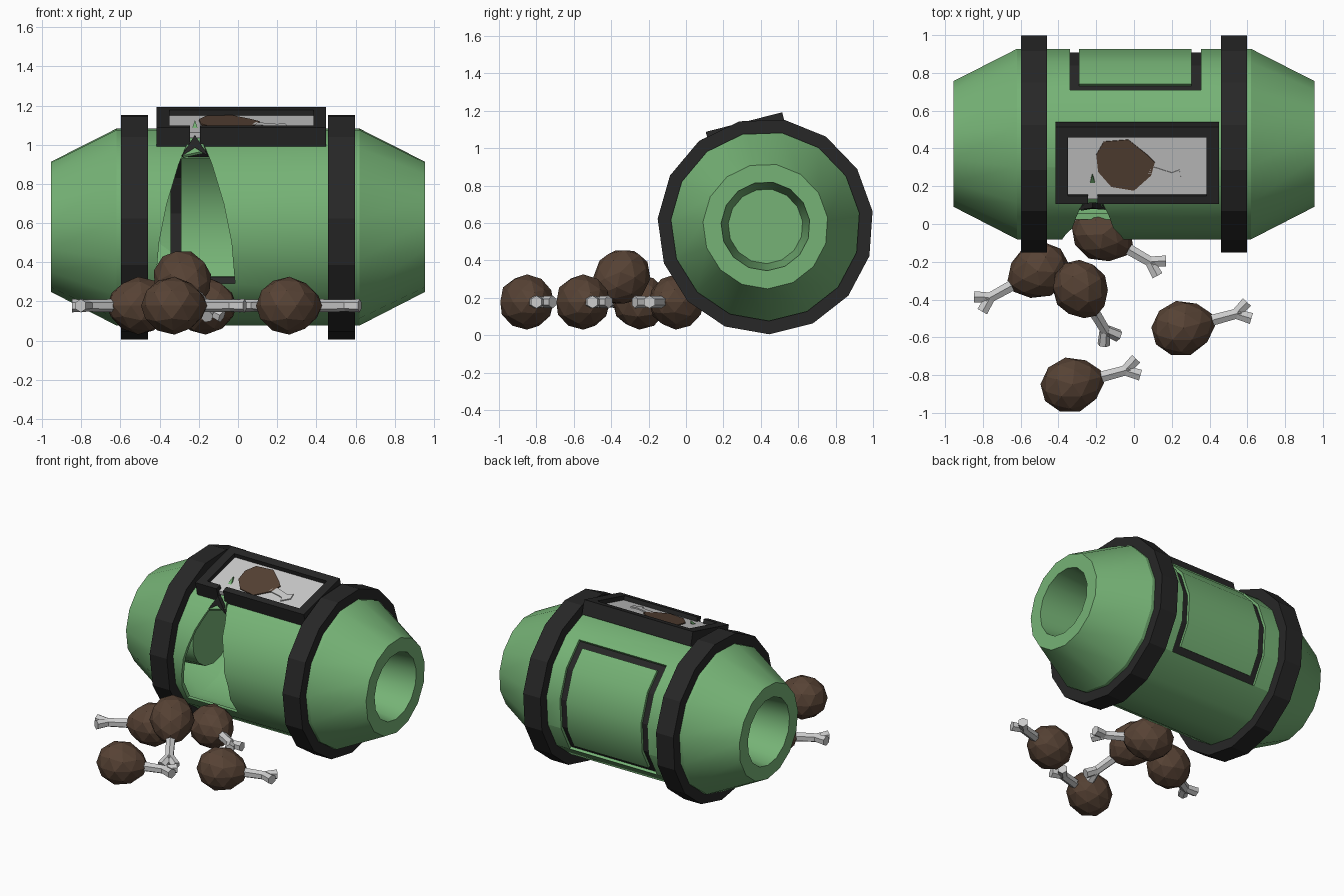
import bpy, bmesh, math
from mathutils import Matrix, Vector

if "Cube" in bpy.data.objects:
    bpy.data.objects.remove(bpy.data.objects["Cube"])

CY, CZ, SIDES, START = 0.425, 0.583, 15, -88   # barrel axis, facets, first corner angle
STEP = 360 / SIDES


def material(name, rgb):
    m = bpy.data.materials.new(name)
    m.diffuse_color = (*rgb, 1)
    m.use_nodes = True
    m.node_tree.nodes["Principled BSDF"].inputs["Base Color"].default_value = m.diffuse_color
    return m


GREEN = material("green", (0.18, 0.45, 0.18))
DARK = material("black", (0.02, 0.02, 0.02))
BROWN = material("brown", (0.095, 0.055, 0.035))


def finish(name, bm, mat=None, smooth=False):
    bmesh.ops.recalc_face_normals(bm, faces=bm.faces)
    me = bpy.data.meshes.new(name)
    bm.to_mesh(me)
    bm.free()
    ob = bpy.data.objects.new(name, me)
    bpy.context.collection.objects.link(ob)
    if mat:
        me.materials.append(mat)
    if smooth:
        smooth_shade(ob)
    return ob


def activate(ob):
    bpy.ops.object.select_all(action='DESELECT')
    ob.select_set(True)
    bpy.context.view_layer.objects.active = ob


def smooth_shade(ob):
    activate(ob)
    bpy.ops.object.shade_smooth_by_angle(angle=math.radians(26))


def on_barrel(x, r, a):
    a = math.radians(a)
    return (x, CY + r * math.cos(a), CZ + r * math.sin(a))


def lathe(name, profile, mat=None, smooth=False):
    """Revolve a closed (x, r) profile around the barrel axis."""
    bm = bmesh.new()
    rings = [[bm.verts.new(on_barrel(x, r, START + STEP * k)) for x, r in profile] for k in range(SIDES)]
    n = len(profile)
    for k in range(SIDES):
        a, b = rings[k], rings[(k + 1) % SIDES]
        for i in range(n):
            j = (i + 1) % n
            if profile[i][1] or profile[j][1]:
                bm.faces.new((a[i], a[j], b[j], b[i]))
    bmesh.ops.remove_doubles(bm, verts=bm.verts, dist=1e-5)
    return finish(name, bm, mat, smooth)


def arc_block(name, x0, x1, r0, r1, a0, a1, mat=None, smooth=False):
    """Curved slab that follows the barrel's facets."""
    corners = [START + STEP * k for k in range(SIDES)]
    angles = [a0] + [c for c in corners if a0 + 1 < c < a1 - 1] + [a1]
    bm = bmesh.new()
    rows = []
    for a in angles:
        f = math.cos(math.radians(STEP / 2)) / math.cos(math.radians((a - START) % STEP - STEP / 2))
        rows.append([bm.verts.new(on_barrel(x, r * f, a)) for x, r in ((x0, r0), (x0, r1), (x1, r1), (x1, r0))])
    for p, q in zip(rows, rows[1:]):
        for i in range(4):
            j = (i + 1) % 4
            bm.faces.new((p[i], p[j], q[j], q[i]))
    bm.faces.new(rows[0])
    bm.faces.new(rows[-1])
    return finish(name, bm, mat, smooth)


def prism(name, points, push, mat=None, matrix=None):
    """Flat outline extruded along a vector."""
    bm = bmesh.new()
    f = bm.faces.new([bm.verts.new(p) for p in points])
    ext = bmesh.ops.extrude_face_region(bm, geom=[f], use_keep_orig=True)
    bmesh.ops.translate(bm, vec=Vector(push), verts=[v for v in ext["geom"] if isinstance(v, bmesh.types.BMVert)])
    if matrix:
        bm.transform(matrix)
    return finish(name, bm, mat)


def cut(ob, cutter):
    m = ob.modifiers.new("cut", 'BOOLEAN')
    m.operation, m.solver, m.object = 'DIFFERENCE', 'EXACT', cutter
    activate(ob)
    bpy.ops.object.modifier_apply(modifier=m.name)
    bpy.data.objects.remove(cutter)


def mirrored(half):
    return half + [(-x, r) for x, r in reversed(half)]


# Barrel: hollow, with a deep tapered socket in each end
barrel = lathe("barrel", mirrored([(0.52, 0), (0.52, 0.2), (0.955, 0.238), (0.955, 0.335), (0.62, 0.507)]), GREEN)
cut(barrel, lathe("cavity", mirrored([(0.5, 0), (0.5, 0.225), (0.93, 0.262), (0.93, 0.315), (0.61, 0.48)])))
cut(barrel, arc_block("hatch_opening", -0.34, 0.355, 0.44, 0.56, -40, 56))

# Torn opening on the front
half = [(0.015, 1.07), (0.085, 0.9), (0.145, 0.7), (0.185, 0.5), (0.203, 0.29)]
tear = [(-0.218 + x, -0.4, z) for x, z in half] + [(-0.218 - x, -0.4, z) for x, z in reversed(half)]
cut(barrel, prism("tear", tear, (0, 0.74, 0)))
smooth_shade(barrel)

# Bands around the barrel
for side, s in (("left", -1), ("right", 1)):
    lathe(side + "_band", [(s * 0.46, 0.495), (s * 0.46, 0.578), (s * 0.597, 0.578), (s * 0.597, 0.495)], DARK)

# Back hatch: dark recessed frame with a green panel in it
arc_block("hatch_frame", -0.345, 0.36, 0.466, 0.488, -42, 58, DARK)
arc_block("hatch_panel", -0.29, 0.305, 0.458, 0.507, -34.5, 50.5, GREEN, True)

# Label: tilted frame, panel and a flat picture
TILT = Matrix.Translation((0.0175, 0.31, 1.14)) @ Matrix.Rotation(math.radians(14.4), 4, 'X')


def label_box(name, x0, x1, y0, y1, z0, z1, mat=None):
    prism(name, [(x0, y0, z0), (x1, y0, z0), (x1, y1, z0), (x0, y1, z0)], (0, 0, z1 - z0), mat, TILT)


W, H, B = 0.4325, 0.211, 0.065
label_box("label_back_bar", -W, W, H - 0.058, H, -0.1, 0, DARK)
label_box("label_left_bar", -W, -W + B, -H, H, -0.1, 0, DARK)
label_box("label_right_bar", W - B, W, -H, H, -0.1, 0, DARK)
label_box("label_front_bar_left", -W, -0.262, -H, -H + 0.045, -0.1, 0, DARK)
label_box("label_front_bar_right", -0.212, W, -H, -H + 0.045, -0.1, 0, DARK)
label_box("label_panel", -W + 0.03, W - 0.03, -H + 0.02, H - 0.02, -0.06, -0.03)


def picture(name, pts, mat=None):
    prism(name, [(x - 0.0175, (y - 0.31) * 1.03, -0.031) for x, y in pts], (0, 0, 0.008), mat, TILT)


picture("picture_meat", [(-0.2, 0.36), (-0.16, 0.43), (-0.03, 0.44), (0.07, 0.36), (0.11, 0.32), (0.09, 0.25),
                         (0.0, 0.17), (-0.12, 0.19), (-0.19, 0.27)], BROWN)
picture("picture_bone", [(0.09, 0.3), (0.2, 0.265), (0.24, 0.28), (0.25, 0.235), (0.2, 0.19), (0.185, 0.225),
                         (0.07, 0.25)])

# Torn splinters at the top of the opening
prism("torn_splinter", [(-0.28, 0.07, 0.945), (-0.165, 0.09, 0.97), (-0.22, 0.26, 1.125)], (0, 0.008, -0.012), GREEN)
prism("torn_frame_tip", [(-0.22, 0.085, 1.05), (-0.15, 0.075, 0.94), (-0.22, 0.08, 0.985), (-0.29, 0.075, 0.94)],
      (0, 0.03, 0), DARK)


# Spilled drumsticks
def drumstick(i, pos, yaw, pitch=0):
    place = (Matrix.Translation(pos) @ Matrix.Rotation(math.radians(yaw), 4, 'Z')
             @ Matrix.Rotation(math.radians(pitch), 4, 'Y'))
    bm = bmesh.new()
    bmesh.ops.create_icosphere(bm, subdivisions=2, radius=1)
    for v in bm.verts:
        t = max(v.co.x + 0.2, 0)
        w = 0.149 * (1 - 0.2 * t * t)
        v.co = Vector((v.co.x * 0.172, v.co.y * w, v.co.z * w))
    bm.transform(place)
    finish(f"drumstick_meat_{i}", bm, BROWN)

    bm = bmesh.new()
    for a, b, r0, r1 in (((0.12, 0, 0), (0.315, 0, 0), 0.034, 0.03),
                         ((0.295, 0.005, 0), (0.36, 0.045, 0), 0.03, 0.034),
                         ((0.295, -0.005, 0), (0.36, -0.045, 0), 0.03, 0.034)):
        a, b = Vector(a), Vector(b)
        d = b - a
        bmesh.ops.create_cone(bm, cap_ends=True, segments=6, radius1=r0, radius2=r1, depth=d.length,
                              matrix=Matrix.Translation((a + b) / 2) @ d.to_track_quat('Z', 'Y').to_matrix().to_4x4())
    bm.transform(place)
    finish(f"drumstick_bone_{i}", bm)


for i, args in enumerate([((-0.51, -0.25, 0.178), 209), ((-0.165, -0.055, 0.178), -30),
                          ((-0.28, -0.35, 0.308), -59, 31), ((0.262, -0.55, 0.178), 15),
                          ((-0.325, -0.85, 0.178), 15)], 1):
    drumstick(i, *args)
